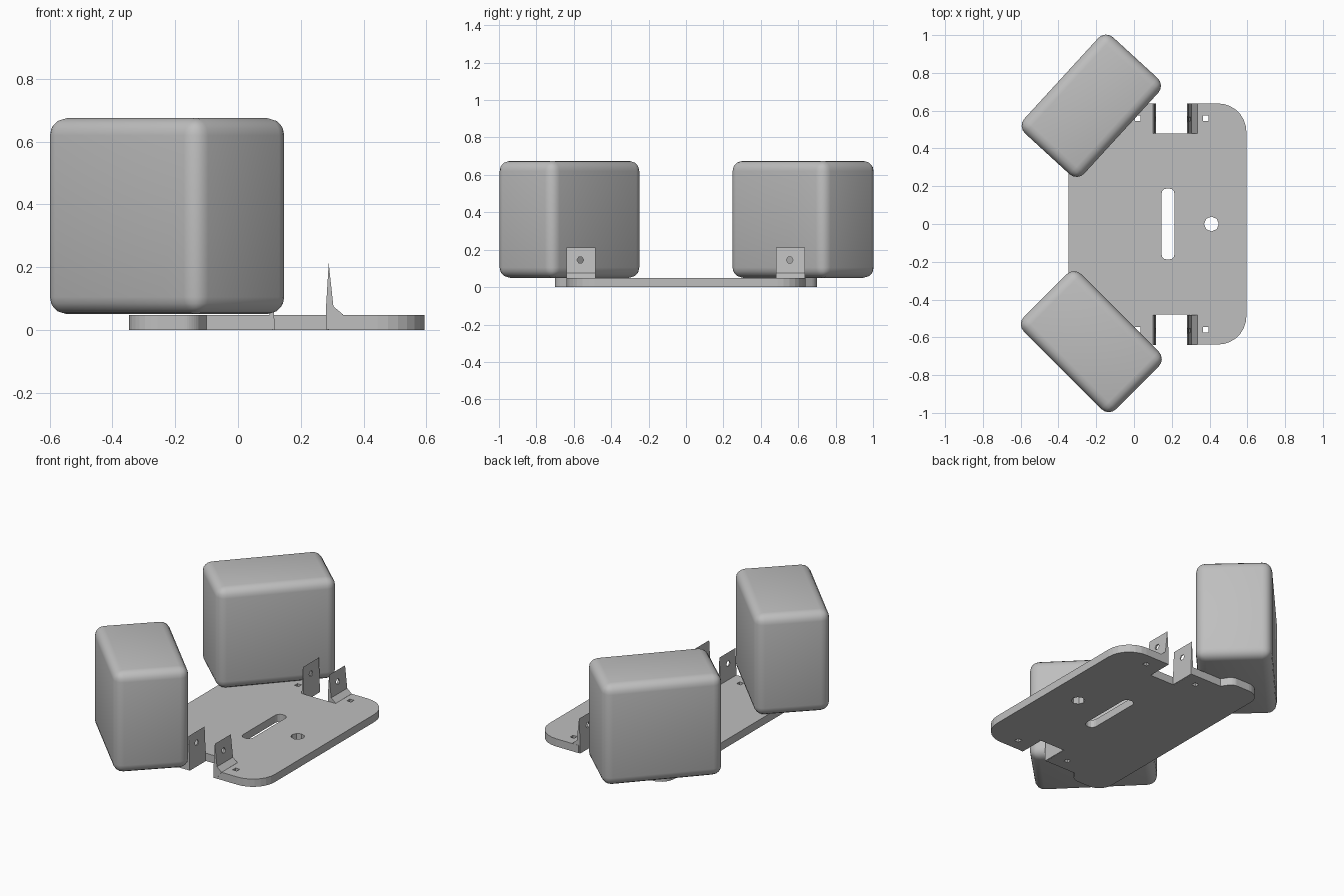
import bpy, bmesh, math
from mathutils import Vector

cube = bpy.data.objects.get("Cube")
if cube:
    bpy.data.objects.remove(cube, do_unlink=True)

grey = bpy.data.materials.new("plain_grey")
grey.use_nodes = True
grey.diffuse_color = (0.52, 0.52, 0.52, 1)
grey.node_tree.nodes["Principled BSDF"].inputs["Base Color"].default_value = grey.diffuse_color


def activate(obj):
    bpy.ops.object.select_all(action='DESELECT')
    obj.select_set(True)
    bpy.context.view_layer.objects.active = obj


def add_object(name, bm):
    bmesh.ops.recalc_face_normals(bm, faces=bm.faces)
    mesh = bpy.data.meshes.new(name)
    bm.to_mesh(mesh)
    bm.free()
    mesh.materials.append(grey)
    obj = bpy.data.objects.new(name, mesh)
    bpy.context.collection.objects.link(obj)
    return obj


def rounded(corners, steps=7):
    """Replace each corner (x, y, radius) with a tangent curve."""
    result = []
    for i, (x, y, r) in enumerate(corners):
        p = Vector((x, y))
        if r == 0:
            result.append(p)
            continue
        a = p + (Vector(corners[i - 1][:2]) - p).normalized() * r
        b = p + (Vector(corners[(i + 1) % len(corners)][:2]) - p).normalized() * r
        # Corners are near square, so sweep an ellipse quarter
        centre = a + b - p
        for k in range(steps + 1):
            t = math.pi / 2 * k / steps
            result.append(centre + (a - centre) * math.cos(t) + (b - centre) * math.sin(t))
    return result


def ngon(x, y, r, sides, turn=0.0):
    return [Vector((x + r * math.cos(turn + math.tau * k / sides),
                    y + r * math.sin(turn + math.tau * k / sides))) for k in range(sides)]


def filled_sheet(name, loops, height):
    """Flat sheet with holes, standing on z = 0."""
    curve = bpy.data.curves.new(name, 'CURVE')
    curve.dimensions = '2D'
    curve.fill_mode = 'BOTH'
    curve.extrude = height / 2
    for loop in loops:
        spline = curve.splines.new('POLY')
        spline.points.add(len(loop) - 1)
        for point, p in zip(spline.points, loop):
            point.co = (p.x, p.y, 0, 1)
        spline.use_cyclic_u = True
    temp = bpy.data.objects.new(name + "_outline", curve)
    bpy.context.collection.objects.link(temp)
    bpy.context.view_layer.update()
    mesh = bpy.data.meshes.new_from_object(temp.evaluated_get(bpy.context.evaluated_depsgraph_get()))
    bpy.data.objects.remove(temp, do_unlink=True)
    bm = bmesh.new()
    bm.from_mesh(mesh)
    bmesh.ops.remove_doubles(bm, verts=bm.verts, dist=0.0001)
    bmesh.ops.translate(bm, verts=bm.verts, vec=(0, 0, height / 2))
    for f in bm.faces:
        f.material_index = 0
        f.smooth = False
    return add_object(name, bm)


def prism(name, loop, start, direction):
    """Extrude a closed 3D loop along a direction."""
    bm = bmesh.new()
    face = bm.faces.new([bm.verts.new(p) for p in loop])
    out = bmesh.ops.extrude_face_region(bm, geom=[face])
    moved = [v for v in out["geom"] if isinstance(v, bmesh.types.BMVert)]
    bmesh.ops.translate(bm, verts=moved, vec=direction)
    bmesh.ops.translate(bm, verts=bm.verts, vec=start)
    return add_object(name, bm)


# Base plate with end notches, eared corners, slot and holes
half = [(0.595, 0.638, 0.15), (0.29, 0.638, 0), (0.29, 0.48, 0), (0.11, 0.48, 0),
        (0.11, 0.638, 0), (-0.10, 0.638, 0), (-0.14, 0.70, 0.03), (-0.347, 0.70, 0.09)]
outline = rounded(half + [(x, -y, r) for x, y, r in reversed(half)])
slot = rounded([(sx * 0.035 + 0.18, sy * 0.188, 0.03)
                for sx, sy in ((1, -1), (1, 1), (-1, 1), (-1, -1))], 3)
holes = [slot, ngon(0.41, 0, 0.039, 8)]
holes += [ngon(x, s * 0.56, 0.02, 4, math.pi / 4) for x in (0.38, 0.02) for s in (1, -1)]
filled_sheet("base_plate", [outline] + holes, 0.048)

# Thin upright tabs on both sides of each notch, with a pivot hole
profiles = {
    "outer_tab": [(0.28, 0), (0.281, 0.08), (0.289, 0.213), (0.304, 0.075), (0.335, 0.049), (0.30, 0.002)],
    "inner_tab": [(0.116, 0), (0.115, 0.075), (0.109, 0.213), (0.101, 0.05), (0.10, 0.002)],
}
for side, y0 in (("front", -0.64), ("back", 0.48)):
    for name, profile in profiles.items():
        tab = prism(side + "_" + name, [(x, 0, z) for x, z in profile], (0, y0, 0), (0, 0.157, 0))
        ring = [(0, p.x, p.y) for p in ngon(y0 + 0.075, 0.145, 0.018, 6)]
        cutter = prism("hole_cutter", ring, (0, 0, 0), (0.5, 0, 0))
        cutter.hide_render = True
        cut = tab.modifiers.new("pivot_hole", 'BOOLEAN')
        cut.operation = 'DIFFERENCE'
        cut.solver = 'EXACT'
        cut.object = cutter
        activate(tab)
        bpy.ops.object.modifier_apply(modifier=cut.name)
        bpy.data.objects.remove(cutter, do_unlink=True)

# Two rounded boxes turned outward
for name, y, angle in (("front_box", -0.623, -45), ("back_box", 0.626, 47.5)):
    bm = bmesh.new()
    bmesh.ops.create_cube(bm, size=1)
    bmesh.ops.scale(bm, verts=bm.verts, vec=(0.69, 0.43, 0.625))
    bmesh.ops.bevel(bm, geom=bm.edges[:], offset=0.055, segments=4, profile=0.5, affect='EDGES')
    box = add_object(name, bm)
    box.location = (-0.226, y, 0.3625)
    box.rotation_euler.z = math.radians(angle)
    activate(box)
    bpy.ops.object.shade_smooth_by_angle(angle=math.radians(35))
